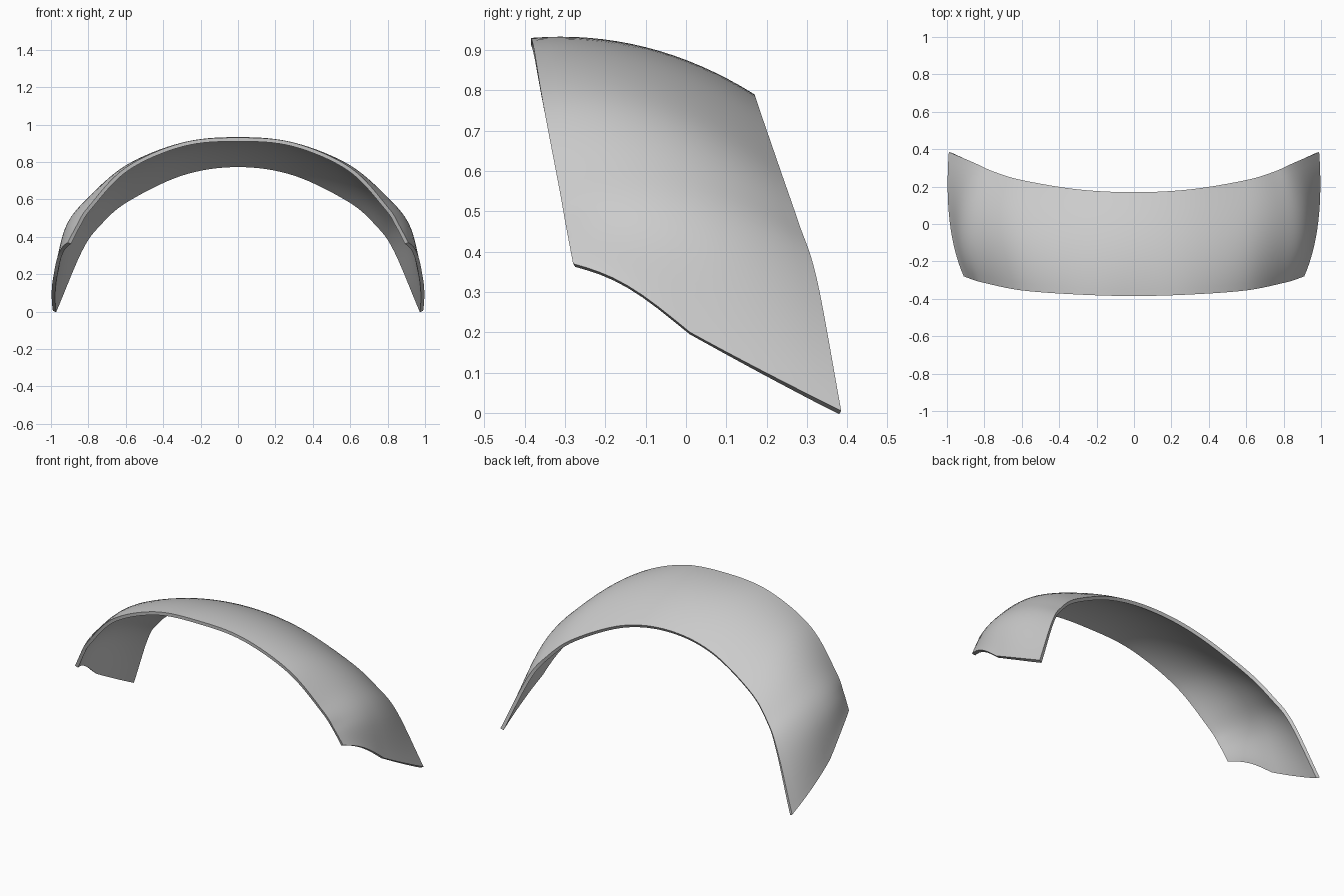
import bpy, math
from mathutils import Vector

if "Cube" in bpy.data.objects:
    bpy.data.objects.remove(bpy.data.objects["Cube"])

# Half-band guide curves from the crown (x = 0) down to the side tip
FRONT = [(0, -.385, .93), (.3, -.377, .902), (.6, -.355, .77),
         (.8, -.315, .56), (.86, -.298, .465), (.91, -.28, .37)]
MID = [(0, -.10, .907), (.3, -.09, .872), (.6, -.06, .757),
       (.8, -.02, .60), (.92, 0, .445), (.985, .01, .2)]
BACK = [(0, .17, .79), (.3, .185, .745), (.6, .235, .6),
        (.75, .28, .47), (.85, .325, .33), (.99, .385, .005)]
STEPS, ACROSS = 8, 16


def smooth_curve(points):
    """Mirror the guide in x and run a Catmull-Rom curve through it."""
    half = [Vector(p) for p in points]
    pts = [Vector((-p.x, p.y, p.z)) for p in half[:0:-1]] + half
    pts = [2 * pts[0] - pts[1]] + pts + [2 * pts[-1] - pts[-2]]
    out = []
    for i in range(1, len(pts) - 2):
        a, b, c, d = pts[i - 1:i + 3]
        for s in range(STEPS):
            t = s / STEPS
            out.append(.5 * (2 * b + (c - a) * t + (2 * a - 5 * b + 4 * c - d) * t * t
                             + (3 * b - a - 3 * c + d) * t ** 3))
    return out + [pts[-2]]


# Loft a quadratic section through the three guides
front, mid, back = map(smooth_curve, (FRONT, MID, BACK))
n = len(front)
verts, faces = [], []
for i, (f, m, b) in enumerate(zip(front, mid, back)):
    u = abs(2 * i / (n - 1) - 1)
    for j in range(ACROSS + 1):
        v = j / ACROSS
        p = f * (1 - v) * (1 - 2 * v) + m * 4 * v * (1 - v) + b * v * (2 * v - 1)
        # slight step in the lower side edge
        p.z += .028 * u ** 8 * max(0, math.sin(2 * math.pi * v))
        verts.append(p)
w = ACROSS + 1
for i in range(n - 1):
    for j in range(ACROSS):
        k = i * w + j
        faces.append((k, k + w, k + w + 1, k + 1))

mesh = bpy.data.meshes.new("curved_band")
mesh.from_pydata(verts, [], faces)
band = bpy.data.objects.new("curved_band", mesh)
bpy.context.collection.objects.link(band)

# Shell thickness, grown inwards
shell = band.modifiers.new("thickness", 'SOLIDIFY')
shell.thickness = .02
shell.offset = -1
shell.use_even_offset = True

bpy.context.view_layer.objects.active = band
band.select_set(True)
bpy.ops.object.modifier_apply(modifier=shell.name)
bpy.ops.object.shade_smooth_by_angle(angle=math.radians(35))
